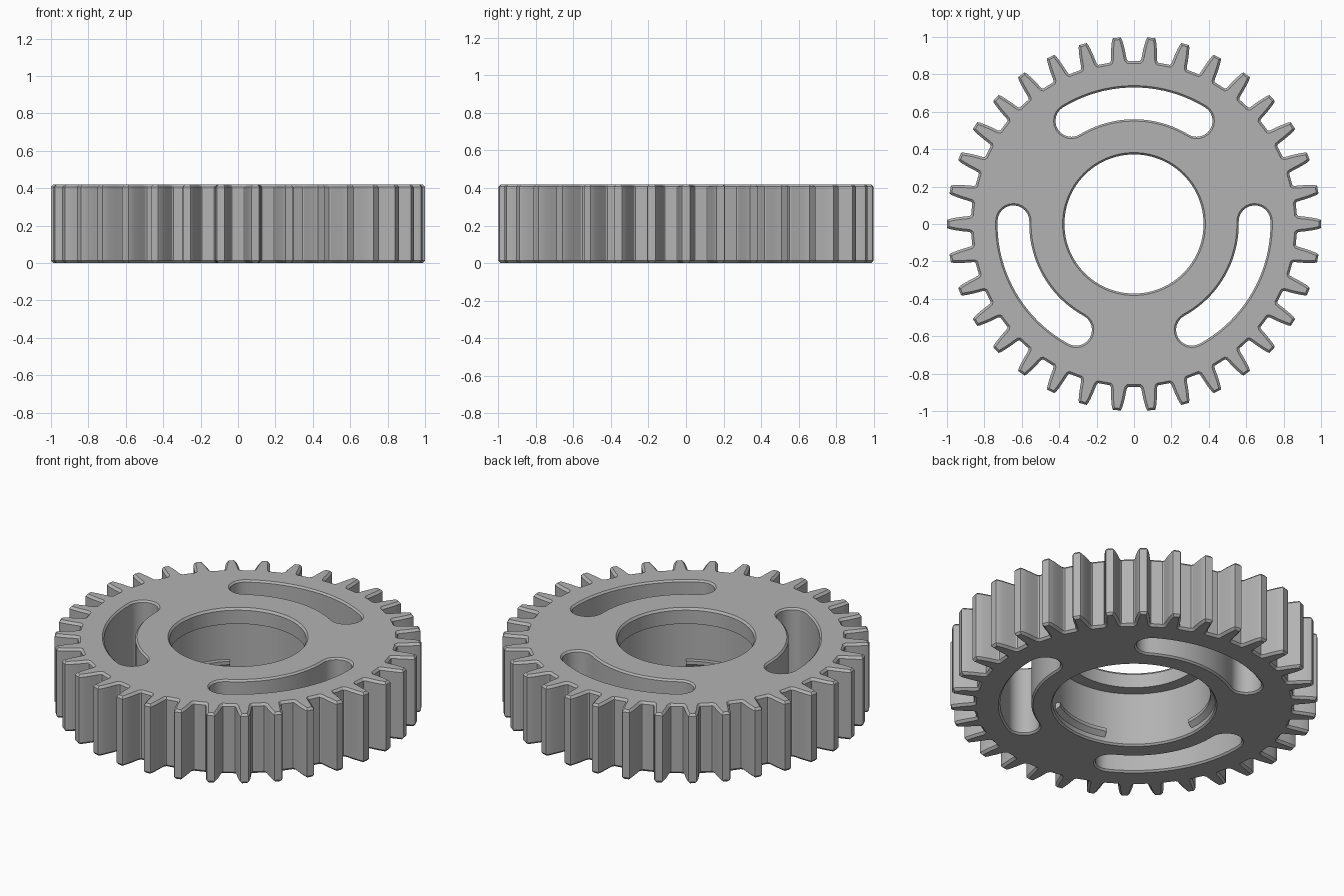
import bpy, bmesh
from math import sin, cos, pi, radians
from mathutils import Vector

HEIGHT, CHAMFER, TEETH = 0.42, 0.013, 34

cube = bpy.data.objects.get("Cube")
if cube:
    bpy.data.objects.remove(cube)

# Single grey plastic
grey = bpy.data.materials.new("grey_plastic")
grey.use_nodes = True
colour = (0.45, 0.45, 0.45, 1)
grey.diffuse_color = colour
grey.node_tree.nodes["Principled BSDF"].inputs["Base Color"].default_value = colour


def polar(radius, angle):
    return Vector((radius * cos(angle), radius * sin(angle)))


def finish(bm, name):
    bmesh.ops.recalc_face_normals(bm, faces=bm.faces)
    mesh = bpy.data.meshes.new(name)
    bm.to_mesh(mesh)
    bm.free()
    mesh.materials.append(grey)
    obj = bpy.data.objects.new(name, mesh)
    bpy.context.collection.objects.link(obj)
    bpy.ops.object.select_all(action="DESELECT")
    obj.select_set(True)
    bpy.context.view_layer.objects.active = obj
    bpy.ops.object.shade_smooth_by_angle(angle=radians(28))


def tooth_outline():
    # Half tooth as (radius, half angle in degrees), mirrored about its axis
    half = [(0.872, 3.2), (0.878, 2.85), (0.893, 2.65), (0.925, 2.35),
            (0.96, 1.95), (0.988, 1.55), (1.0, 1.2)]
    tooth = [(r, -a) for r, a in half] + [(r, a) for r, a in reversed(half)]
    return [polar(r, 2 * pi * i / TEETH + radians(a))
            for i in range(TEETH) for r, a in tooth]


def inset(points, distance):
    result = []
    for i, p in enumerate(points):
        before = (p - points[i - 1]).normalized()
        after = (points[(i + 1) % len(points)] - p).normalized()
        normal = Vector((-before.y - after.y, before.x + after.x)).normalized()
        result.append(p + normal * distance)
    return result


def circle(radius, steps=96):
    return [polar(radius, 2 * pi * i / steps) for i in range(steps)]


def slot(centre, grow, middle=0.645, cap=0.088, half=radians(31.3), steps=20):
    cap += grow
    points = []
    # Outer arc, rounded end, inner arc, rounded end
    for side in (1, -1):
        for i in range(steps + 1):
            t = -half + 2 * half * i / steps
            points.append(polar(middle + side * cap, centre + side * t))
        end = centre + side * half
        hub = polar(middle, end)
        start = end if side > 0 else end + pi
        for i in range(1, 12):
            points.append(hub + polar(cap, start + pi * i / 12))
    return points


# Gear body: walls of every contour, then top and bottom faces between them
bm = bmesh.new()
cap_edges = {0: [], 1: []}


def wall(levels):
    rings = [[bm.verts.new((p.x, p.y, z)) for p in pts] for pts, z in levels]
    n = len(rings[0])
    for low, high in zip(rings, rings[1:]):
        for i in range(n):
            j = (i + 1) % n
            bm.faces.new((low[i], low[j], high[j], high[i]))
    for key, ring in ((0, rings[0]), (1, rings[-1])):
        cap_edges[key] += [bm.edges.get((ring[i - 1], ring[i])) for i in range(n)]


outline = tooth_outline()
narrow = inset(outline, CHAMFER)
wall([(narrow, 0), (outline, CHAMFER),
      (outline, HEIGHT - CHAMFER), (narrow, HEIGHT)])

for angle in (90, 210, 330):
    a = radians(angle)
    wide, inner = slot(a, 0.007), slot(a, -0.003)
    wall([(wide, 0), (inner, 0.01), (inner, HEIGHT - 0.01), (wide, HEIGHT)])

# Stepped centre bore with a narrower lip at the top
wall([(circle(0.452), 0), (circle(0.443), 0.01), (circle(0.443), 0.325),
      (circle(0.372), 0.325), (circle(0.372), HEIGHT - CHAMFER),
      (circle(0.382), HEIGHT)])

for key, direction in ((0, -1), (1, 1)):
    bmesh.ops.triangle_fill(bm, edges=cap_edges[key], use_beauty=True,
                            normal=(0, 0, direction))
finish(bm, "gear_body")

# Wedge-shaped retaining tabs inside the bore
section = [(0.45, 0.03), (0.417, 0.06), (0.417, 0.08), (0.45, 0.08)]
for number, angle in enumerate((38, 158, 278), 1):
    bm = bmesh.new()
    rings = []
    for i in range(17):
        a = radians(angle - 27 + 54 * i / 16)
        rings.append([bm.verts.new((r * cos(a), r * sin(a), z)) for r, z in section])
    for one, two in zip(rings, rings[1:]):
        for i in range(4):
            j = (i + 1) % 4
            bm.faces.new((one[i], one[j], two[j], two[i]))
    bm.faces.new(rings[0])
    bm.faces.new(rings[-1])
    finish(bm, f"retaining_tab_{number}")
